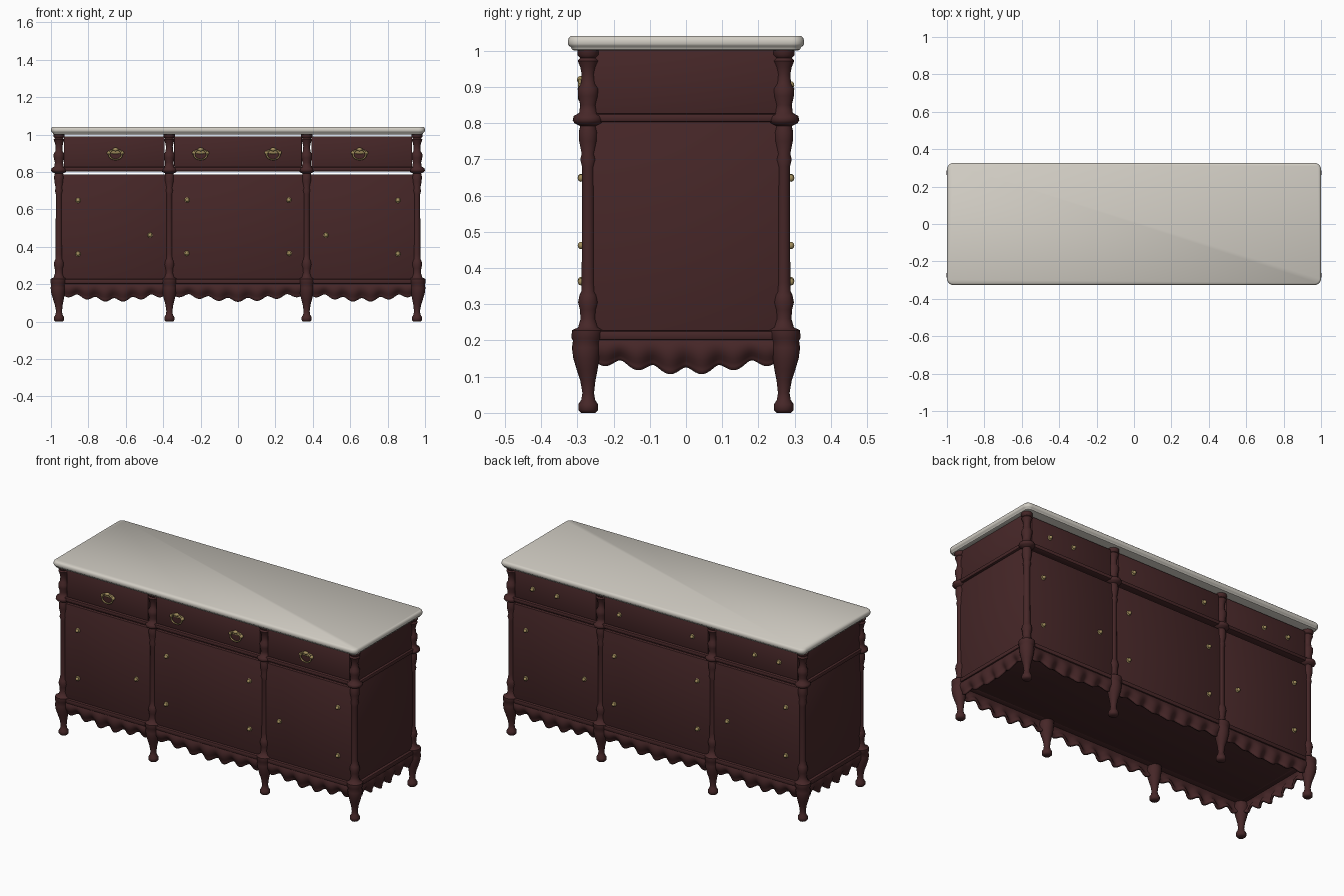
import bpy, bmesh, math
from mathutils import Matrix, Vector

if "Cube" in bpy.data.objects:
    bpy.data.objects.remove(bpy.data.objects["Cube"])


def material(name, rgb):
    m = bpy.data.materials.new(name)
    m.diffuse_color = (*rgb, 1)
    m.use_nodes = True
    m.node_tree.nodes["Principled BSDF"].inputs["Base Color"].default_value = m.diffuse_color
    return m


WOOD = material("dark mahogany", (0.062, 0.020, 0.021))
STONE = material("cream marble", (0.64, 0.61, 0.55))
BRASS = material("aged brass", (0.36, 0.27, 0.11))


def finish(bm, name, mat, angle=40):
    bmesh.ops.recalc_face_normals(bm, faces=bm.faces)
    me = bpy.data.meshes.new(name)
    bm.to_mesh(me)
    bm.free()
    me.materials.append(mat)
    ob = bpy.data.objects.new(name, me)
    bpy.context.collection.objects.link(ob)
    bpy.ops.object.select_all(action='DESELECT')
    ob.select_set(True)
    bpy.context.view_layer.objects.active = ob
    bpy.ops.object.shade_smooth_by_angle(angle=math.radians(angle))
    return ob


def box(name, x0, x1, y0, y1, z0, z1, bevel=0.004):
    bm = bmesh.new()
    bmesh.ops.create_cube(bm, size=1)
    for v in bm.verts:
        v.co = Vector(((x0 + x1) / 2 + v.co.x * (x1 - x0),
                       (y0 + y1) / 2 + v.co.y * (y1 - y0),
                       (z0 + z1) / 2 + v.co.z * (z1 - z0)))
    bmesh.ops.bevel(bm, geom=bm.edges[:], offset=bevel, segments=2,
                    profile=0.5, affect='EDGES')
    return finish(bm, name, WOOD)


def loft(bm, rings):
    """Skin closed rings of points and cap both ends."""
    rows = [[bm.verts.new(p) for p in r] for r in rings]
    n = len(rows[0])
    for a, b in zip(rows, rows[1:]):
        for i in range(n):
            bm.faces.new((a[i], a[(i + 1) % n], b[(i + 1) % n], b[i]))
    bm.faces.new(rows[0][::-1])
    bm.faces.new(rows[-1])


PX, MX, PY = 0.957, 0.367, 0.27     # post positions

# Turned posts with bulging feet: (z, radius, outward lean)
POST = [(0, .020, 0), (.008, .027, 0), (.024, .027, 0), (.036, .019, 0), (.055, .016, 0),
        (.09, .021, .001), (.12, .029, .003), (.15, .036, .005), (.18, .040, .005),
        (.20, .038, .004), (.206, .043, .003), (.228, .043, .002), (.236, .028, 0),
        (.26, .021, 0), (.285, .023, 0), (.305, .028, 0), (.325, .024, 0), (.335, .019, 0),
        (.36, .018, 0), (.68, .017, 0), (.70, .022, 0), (.715, .018, 0), (.75, .025, 0),
        (.775, .026, 0), (.792, .022, 0), (.80, .038, 0), (.808, .043, 0), (.82, .040, 0),
        (.828, .025, 0), (.85, .022, 0), (.875, .028, 0), (.895, .029, 0), (.91, .020, 0),
        (.935, .018, 0), (.955, .022, 0), (.972, .029, 0), (.98, .022, 0), (.988, .030, 0),
        (1.003, .030, 0)]
for x in (-PX, -MX, MX, PX):
    for sy in (-1, 1):
        lean_x = math.copysign(1, x) if abs(x) > .5 else 0
        bm = bmesh.new()
        loft(bm, [[(x + lean_x * d + r * math.cos(k * math.tau / 20),
                    sy * (PY + d) + r * math.sin(k * math.tau / 20), z)
                   for k in range(20)] for z, r, d in POST])
        finish(bm, "turned_post", WOOD, 60)


# Marble top: rounded rectangle lofted through an edge moulding
def rounded_rect(hx, hy, r, z):
    pts = []
    for q, (sx, sy) in enumerate(((1, 1), (-1, 1), (-1, -1), (1, -1))):
        for k in range(7):
            a = (q + k / 6) * math.pi / 2
            pts.append((sx * (hx - r) + r * math.cos(a), sy * (hy - r) + r * math.sin(a), z))
    return pts


bm = bmesh.new()
loft(bm, [rounded_rect(1 - d, .326 - d, .034 - d, z) for d, z in
          ((.016, 1.001), (.011, 1.003), (.009, 1.010), (.003, 1.013), (0, 1.019),
           (0, 1.029), (.003, 1.036), (.009, 1.041))])
finish(bm, "marble_top", STONE, 50)

# Floor plate and surrounding rails
box("cabinet_floor", -PX, PX, -PY, PY, .203, .219)
for z0, z1, h, label in ((.201, .227, .027, "lower_rail"), (.803, .826, .025, "middle_rail")):
    for s in (-1, 1):
        box(label, -PX, PX, s * PY - h, s * PY + h, z0, z1, .007)
        box(label + "_side", s * PX - h, s * PX + h, -PY, PY, z0, z1, .007)

# Side panels
for s in (-1, 1):
    box("side_panel", s * PX - .01, s * PX + .01, -PY, PY, .22, .81)
    box("upper_side_panel", s * PX - .01, s * PX + .01, -PY, PY, .82, 1.003)

# Doors and drawers, front and back
BAYS = ((-PX, -MX), (-MX, MX), (MX, PX))
for sy in (-1, 1):
    for a, b in BAYS:
        y = sy * PY
        box("door", a + .013, b - .013, y - .011, y + .011, .222, .786)
        box("drawer_front", a + .026, b - .026, y - .011, y + .011, .826, .990)


# Scalloped carved skirt
def skirt(name, start, end, out, scallops):
    start, end, out = Vector(start), Vector(end), Vector(out)
    nu, nv = scallops * 10, 8
    bm = bmesh.new()
    rows = []
    for i in range(nu + 1):
        u = i / nu
        bump = math.sin(math.pi * u)
        wave = math.cos(math.tau * scallops * u)
        low = .142 - .026 * bump ** 2 + .011 * wave
        row = []
        for j in range(nv + 1):
            v = j / nv
            o = .013 * math.sin(math.pi * min(1, v * 1.2)) - .010 * v \
                - .010 * v * wave * (.4 + .6 * bump)
            p = start.lerp(end, u) + out * o
            row.append(bm.verts.new((p.x, p.y, .208 + (low - .208) * v)))
        rows.append(row)
    for a, b in zip(rows, rows[1:]):
        for j in range(nv):
            bm.faces.new((a[j], b[j], b[j + 1], a[j + 1]))
    ob = finish(bm, name, WOOD, 60)
    m = ob.modifiers.new("thickness", 'SOLIDIFY')
    m.thickness, m.offset = .012, 0


for s in (-1, 1):
    for a, b in BAYS:
        n = 7 if a == -MX else 6
        skirt("skirt", (a, s * .28, 0), (b, s * .28, 0), (0, s, 0), n)
    skirt("side_skirt", (s * .967, -PY, 0), (s * .967, PY, 0), (s, 0, 0), 6)


# Brass fittings
def ball(bm, c, size):
    bmesh.ops.create_uvsphere(bm, u_segments=14, v_segments=8, radius=1,
                              matrix=Matrix.Translation(c) @ Matrix.Diagonal((*size, 1)))


def knob(x, z, sy):
    bm = bmesh.new()
    y = sy * (PY + .011)
    ball(bm, (x, y, z), (.014, .004, .014))
    ball(bm, (x, y + sy * .009, z), (.010, .009, .010))
    finish(bm, "brass_knob", BRASS, 60)


for sy in (-1, 1):
    for s in (-1, 1):
        for x, z in ((.855, .648), (.855, .362), (.47, .462), (.272, .65), (.274, .365)):
            knob(s * x, z, sy)
for x in (.81, .65, .24):
    for s in (-1, 1):
        knob(s * x, .905, 1)


# Drawer pulls: back plate, hinge bar and hanging ring
def torus(bm, c, major, minor, nu=28, nv=8):
    g = [[bm.verts.new((c[0] + (major + minor * math.cos(j * math.tau / nv)) * math.cos(i * math.tau / nu),
                        c[1] + minor * math.sin(j * math.tau / nv),
                        c[2] + .8 * (major + minor * math.cos(j * math.tau / nv)) * math.sin(i * math.tau / nu)))
          for j in range(nv)] for i in range(nu)]
    for i in range(nu):
        for j in range(nv):
            bm.faces.new((g[i][j], g[(i + 1) % nu][j],
                          g[(i + 1) % nu][(j + 1) % nv], g[i][(j + 1) % nv]))


for x in (-.655, -.2, .188, .65):
    bm = bmesh.new()
    y = -PY - .011
    torus(bm, (x, y - .012, .893), .034, .005)
    ball(bm, (x, y, .908), (.040, .005, .012))
    ball(bm, (x, y - .010, .920), (.016, .010, .010))
    for s in (-1, 1):
        ball(bm, (x + s * .036, y - .006, .902), (.010, .011, .010))
    finish(bm, "drawer_pull", BRASS, 60)
